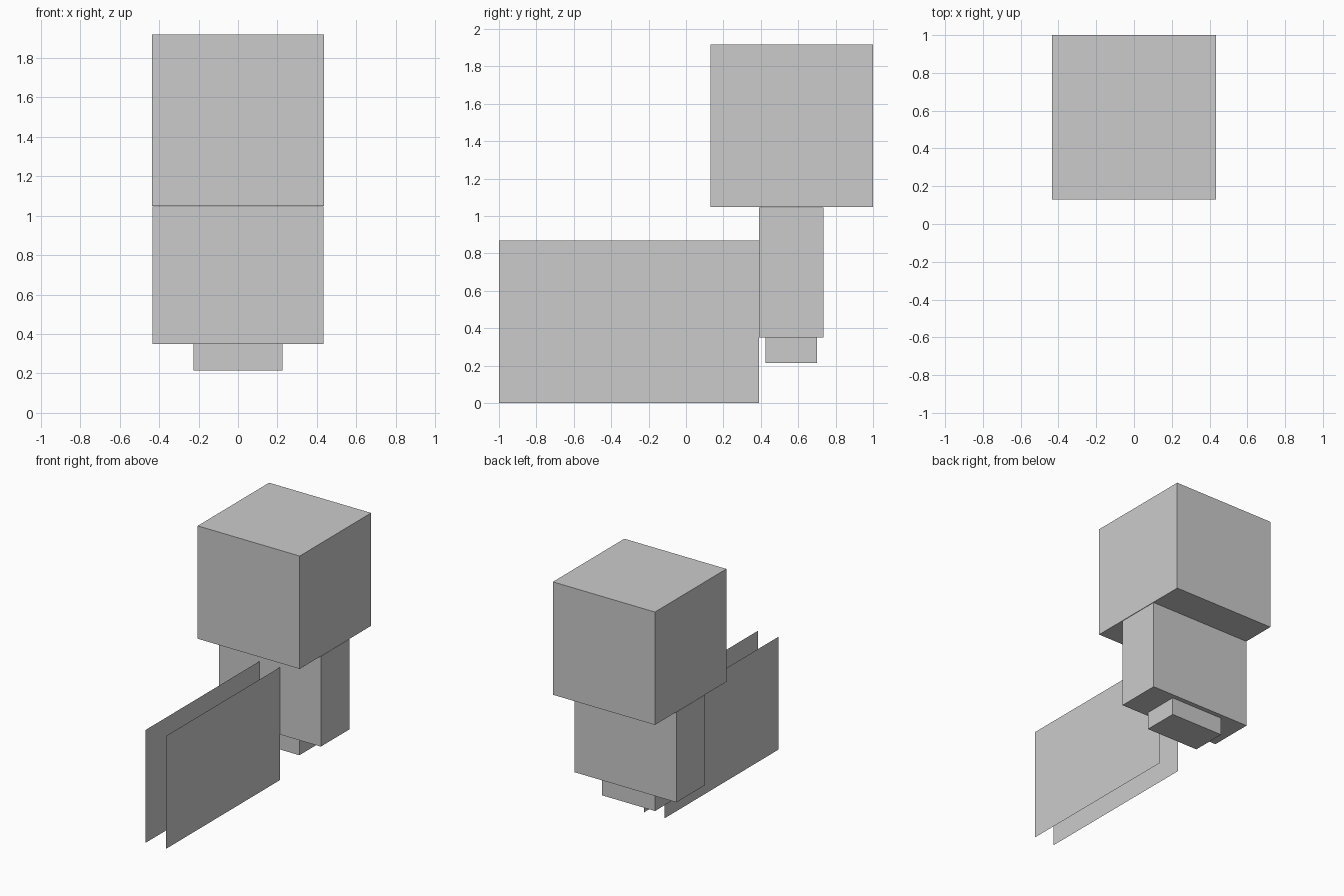
import bpy
import bmesh
from mathutils import Vector

if "Cube" in bpy.data.objects:
    bpy.data.objects.remove(bpy.data.objects["Cube"])


def box(name, lo, hi):
    """Flat-faced box between two opposite corners."""
    lo, hi = Vector(lo), Vector(hi)
    bm = bmesh.new()
    bmesh.ops.create_cube(bm, size=1)
    bmesh.ops.scale(bm, vec=hi - lo, verts=bm.verts)
    bmesh.ops.translate(bm, vec=(lo + hi) / 2, verts=bm.verts)
    return finish(name, bm)


def side_panel(name, x, y0, y1, z0, z1):
    """Single-face sheet standing in the y-z plane."""
    bm = bmesh.new()
    corners = [(y0, z0), (y1, z0), (y1, z1), (y0, z1)]
    bm.faces.new([bm.verts.new((x, y, z)) for y, z in corners])
    return finish(name, bm)


def finish(name, bm):
    mesh = bpy.data.meshes.new(name)
    bm.to_mesh(mesh)
    bm.free()
    obj = bpy.data.objects.new(name, mesh)
    bpy.context.collection.objects.link(obj)
    return obj


# Stacked body, from the top down
box("head", (-0.435, 0.13, 1.048), (0.435, 1.0, 1.918))
box("torso", (-0.434, 0.389, 0.35), (0.434, 0.736, 1.045))
box("lower_block", (-0.226, 0.425, 0.214), (0.226, 0.70, 0.35))

# Pair of thin forward panels
for side, x in (("left", -0.087), ("right", 0.087)):
    side_panel(f"{side}_front_panel", x, -1.0, 0.389, 0.0, 0.87)
